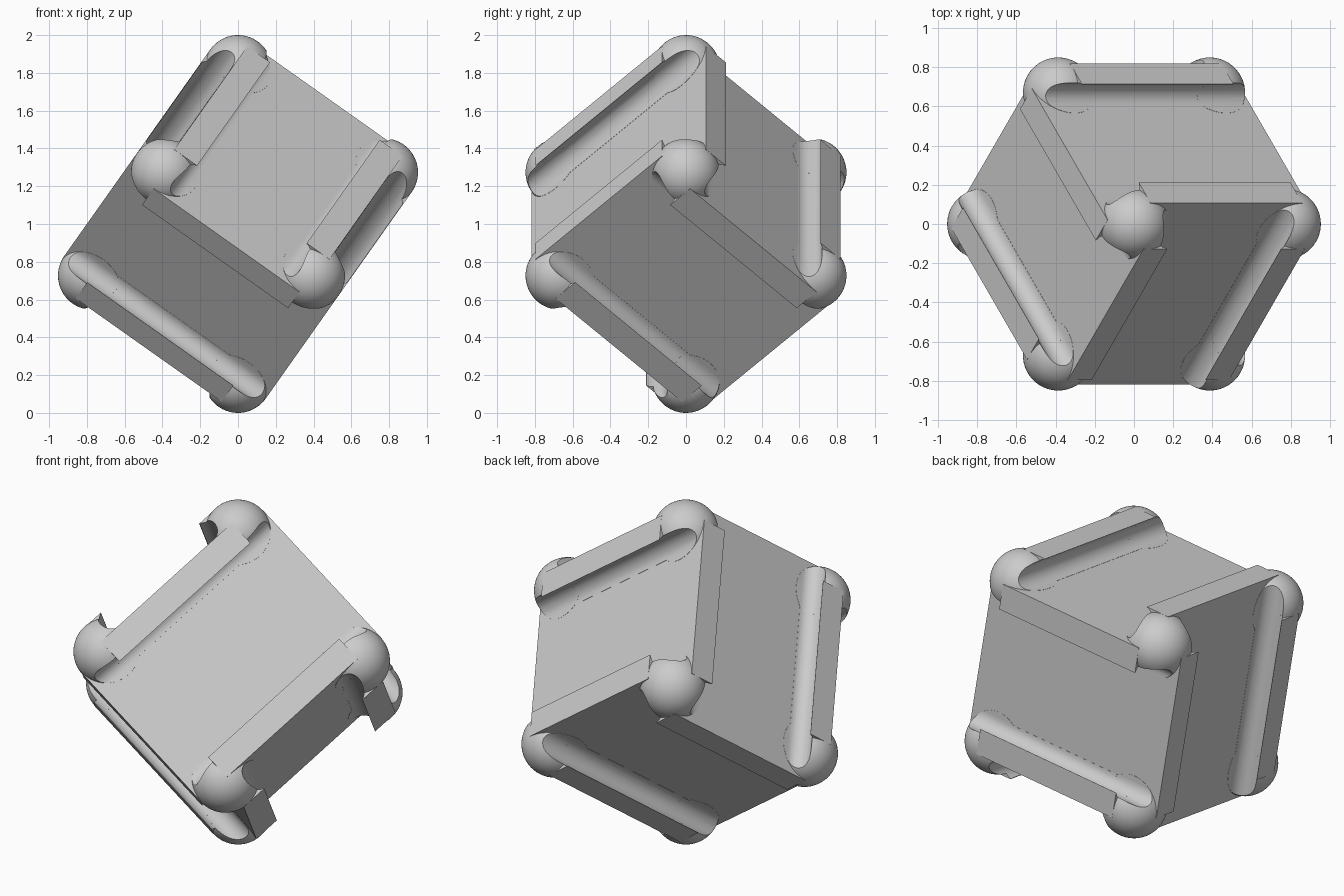
import bpy, bmesh, math
from mathutils import Matrix, Vector
from itertools import product

if "Cube" in bpy.data.objects:
    bpy.data.objects.remove(bpy.data.objects["Cube"])

R = 0.18                                  # corner ball radius, also rim height
A = (2 - 2 * R) / math.sqrt(3)            # cube edge between ball centres
H = A / 2
D = 0.03                                  # face offset outside the ball centres
G = 0.075                                 # groove radius
CX, CZ = 0.14, D + 0.001 + G              # groove centre: inset, height

# cube axes, tipped so that one body diagonal is vertical
s = math.sqrt
E1 = Vector((s(2/3), 0, -1/s(3)))
E2 = Vector((-s(1/6), s(1/2), -1/s(3)))
E3 = Vector((-s(1/6), -s(1/2), -1/s(3)))
TIP = Matrix((E1, E2, E3)).transposed().to_4x4()
PLACE = Matrix.Translation((0, 0, 1)) @ TIP


def arc(start):
    """Groove outline from an angle near the lip down to the face."""
    return [(CX - G * math.sin(t), CZ - G * math.cos(t))
            for t in (math.radians(start) * (1 - n / 16) for n in range(17))]


def prism(bm, profile, i, sj, sk, half):
    """Extrude an (inset, height) profile along cube edge axis i."""
    j, k = (i + 1) % 3, (i + 2) % 3
    rings = []
    for end in (-half, half):
        ring = []
        for inset, height in profile:
            v = [0, 0, 0]
            v[i], v[j], v[k] = end, sj * (H - inset), sk * (H + height)
            ring.append(bm.verts.new(v))
        rings.append(ring)
    a, b = rings
    n = len(a)
    faces = [bm.faces.new(a), bm.faces.new(b[::-1])]
    for m in range(n):
        faces.append(bm.faces.new((a[m], b[m], b[(m + 1) % n], a[(m + 1) % n])))
    bmesh.ops.recalc_face_normals(bm, faces=faces)


def finish(bm, name, helper=True):
    me = bpy.data.meshes.new(name)
    bm.to_mesh(me)
    bm.free()
    ob = bpy.data.objects.new(name, me)
    bpy.context.collection.objects.link(ob)
    ob.hide_render = helper
    return ob


def combine(ob, others, operation):
    """Return the mesh of ob after clean booleans with the others."""
    for other in others:
        mod = ob.modifiers.new("bool", 'BOOLEAN')
        mod.operation = operation
        mod.solver = 'MANIFOLD'
        mod.object = other
    dg = bpy.context.evaluated_depsgraph_get()
    dg.update()
    me = bpy.data.meshes.new_from_object(ob.evaluated_get(dg))
    ob.modifiers.clear()
    return me


# one corner ball, cut by the three grooves that run past it
bm = bmesh.new()
bmesh.ops.create_uvsphere(bm, u_segments=64, v_segments=32, radius=R,
                          matrix=Matrix.Translation((-H, -H, -H)))
ball = finish(bm, "ball_blank")
cutters = []
for i in range(3):
    bm = bmesh.new()
    prism(bm, arc(180) + [(0.26, D + 0.001), (0.26, 0.3), (CX, 0.3)],
          i, -1, -1, H + 0.25)
    cutters.append(finish(bm, "groove_cutter"))
cut_ball = combine(ball, cutters, 'DIFFERENCE')

# the ball mirrored to all eight corners
bm = bmesh.new()
for flip in product((1, -1), repeat=3):
    old = set(bm.faces)
    seen = set(bm.verts)
    bm.from_mesh(cut_ball)
    new_verts = [v for v in bm.verts if v not in seen]
    bmesh.ops.transform(bm, matrix=Matrix.Diagonal((*flip, 1)), verts=new_verts)
    if flip[0] * flip[1] * flip[2] < 0:
        bmesh.ops.reverse_faces(bm, faces=[f for f in bm.faces if f not in old])
balls = finish(bm, "corner_balls")

# raised, undercut rim along every edge
bm = bmesh.new()
rim = [(CX, D / 2), (-D, D / 2), (-D, R), (0.118, R)] + arc(162)
for i, sj, sk in product(range(3), (-1, 1), (-1, 1)):
    prism(bm, rim, i, sj, sk, H)
rims = finish(bm, "edge_rims")

# core block joined with rims and balls
bm = bmesh.new()
bmesh.ops.create_cube(bm, size=A + 2 * D)
core = finish(bm, "core_block")
body = bpy.data.objects.new("rimmed_cube", combine(core, [rims, balls], 'UNION'))
body.data.transform(PLACE)
bpy.context.collection.objects.link(body)

for ob in bpy.context.selected_objects:
    ob.select_set(False)
bpy.context.view_layer.objects.active = body
body.select_set(True)
bpy.ops.object.shade_smooth_by_angle(angle=math.radians(30))
